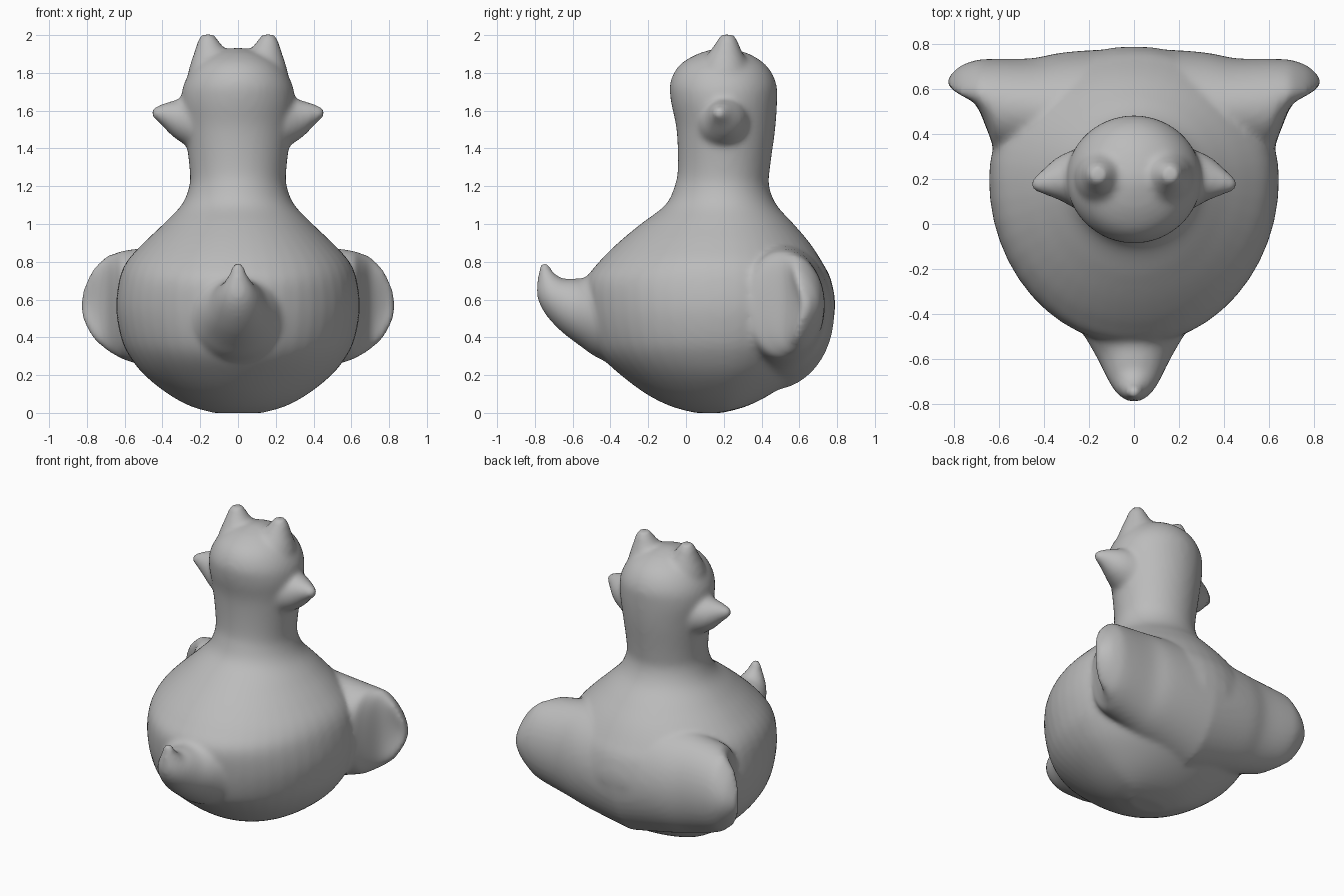
import bpy, bmesh, math
from mathutils import Vector

if "Cube" in bpy.data.objects:
    bpy.data.objects.remove(bpy.data.objects["Cube"], do_unlink=True)

SIDES = 48
STEPS = 5
bm = bmesh.new()


def smooth_stations(rows):
    """Catmull-Rom interpolation between the rows of a station list."""
    out = []
    for i in range(len(rows) - 1):
        p0, p1 = rows[max(i - 1, 0)], rows[i]
        p2, p3 = rows[i + 1], rows[min(i + 2, len(rows) - 1)]
        for s in range(STEPS):
            t = s / STEPS
            out.append([b + 0.5 * t * (c - a + t * (2 * a - 5 * b + 4 * c - d + t * (3 * (b - c) + d - a)))
                        for a, b, c, d in zip(p0, p1, p2, p3)])
    return out + [list(rows[-1])]


def loft(rings):
    """Skin a closed shell over a list of point rings."""
    loops = [[bm.verts.new(p) for p in ring] for ring in rings]
    faces = [bm.faces.new(loops[0]), bm.faces.new(loops[-1])]
    for a, b in zip(loops, loops[1:]):
        for i in range(SIDES):
            j = (i + 1) % SIDES
            faces.append(bm.faces.new((a[i], a[j], b[j], b[i])))
    bmesh.ops.recalc_face_normals(bm, faces=faces)


def circle():
    for i in range(SIDES):
        a = 2 * math.pi * i / SIDES
        yield math.cos(a), math.sin(a)


def tube(rows, axis):
    """Loft ellipses along a path; rows are x, y, z, radius on axis, other radius."""
    rows = smooth_stations(rows)
    pts = [Vector(r[:3]) for r in rows]
    rings = []
    for i, r in enumerate(rows):
        tangent = (pts[min(i + 1, len(pts) - 1)] - pts[max(i - 1, 0)]).normalized()
        v = tangent.cross(axis).normalized()
        u = v.cross(tangent)
        rings.append([pts[i] + u * c * r[3] + v * s * r[4] for c, s in circle()])
    loft(rings)


# Body, neck and head: height, half width, front y, back y
body = [(0.0, .13, .05, .19), (.035, .25, -.08, .32), (.1, .37, -.21, .45),
        (.2, .495, -.345, .59), (.3, .575, -.45, .685), (.4, .62, -.5, .75),
        (.55, .645, -.53, .79), (.7, .63, -.53, .77), (.8, .59, -.46, .72),
        (.9, .50, -.36, .655), (1.0, .395, -.24, .57), (1.1, .3, -.11, .48),
        (1.2, .258, -.06, .44), (1.3, .257, -.043, .445), (1.5, .282, -.05, .472),
        (1.65, .3, -.08, .482), (1.75, .283, -.083, .476), (1.84, .225, -.035, .425),
        (1.9, .135, .06, .335), (1.932, .03, .17, .23)]
rings = []
for z, w, front, back in smooth_stations(body):
    mid = min(.2, back - .05)
    rings.append([Vector((c * w, mid + s * (back - mid if s > 0 else mid - front), z))
                  for c, s in circle()])
loft(rings)

# Wings, one shell across the back: x, front y, back y, bottom z, top z, backward curl
wing = [(0, .12, .785, .12, .94, 0), (.3, .2, .765, .19, .9, 0), (.45, .28, .738, .235, .88, 0),
        (.6, .31, .735, .28, .86, 0), (.65, .41, .734, .305, .845, .02),
        (.7, .525, .73, .335, .825, .05),
        (.77, .585, .705, .40, .755, .06), (.815, .605, .665, .48, .66, .03),
        (.832, .625, .64, .54, .59, 0)]
half = smooth_stations(wing)
rings = []
for x, front, back, low, high, curl in [[-r[0]] + r[1:] for r in reversed(half[1:])] + half:
    yc, ry, zc, rz = (front + back) / 2, (back - front) / 2, (low + high) / 2, (high - low) / 2
    rings.append([Vector((x, yc + c * ry - curl * s * s, zc + s * rz)) for c, s in circle()])
loft(rings)

# Upturned beak
tube([(0, -.2, .5, .43, .34), (0, -.34, .525, .335, .285), (0, -.46, .54, .245, .235),
      (0, -.59, .57, .165, .16), (0, -.695, .638, .107, .105), (0, -.738, .72, .054, .05),
      (0, -.75, .795, .022, .02)], Vector((1, 0, 0)))

# Ears and horns
for side in (-1, 1):
    tube([(side * x, y, z, r, r) for x, y, z, r in
          [(.2, .2, 1.54, .155), (.3, .2, 1.56, .115), (.38, .187, 1.58, .068),
           (.43, .178, 1.588, .038), (.456, .175, 1.59, .022)]], Vector((0, 1, 0)))
    tube([(side * x, y, z, r, r) for x, y, z, r in
          [(.12, .2, 1.74, .16), (.14, .21, 1.85, .12), (.155, .217, 1.93, .075),
           (.16, .22, 1.975, .052), (.161, .222, 2.003, .034)]], Vector((0, 1, 0)))

mesh = bpy.data.meshes.new("toy_bird")
bm.to_mesh(mesh)
bm.free()
bird = bpy.data.objects.new("toy_bird", mesh)
bpy.context.collection.objects.link(bird)

# Fuse the parts into one soft skin
remesh = bird.modifiers.new("fuse", 'REMESH')
remesh.mode = 'VOXEL'
remesh.voxel_size = .016
remesh.use_smooth_shade = True
soften = bird.modifiers.new("soften", 'SMOOTH')
soften.factor = .5
soften.iterations = 9

# Plain grey
grey = bpy.data.materials.new("plain_grey")
grey.use_nodes = True
colour = (.5, .5, .5, 1)
grey.diffuse_color = colour
grey.node_tree.nodes["Principled BSDF"].inputs["Base Color"].default_value = colour
mesh.materials.append(grey)
